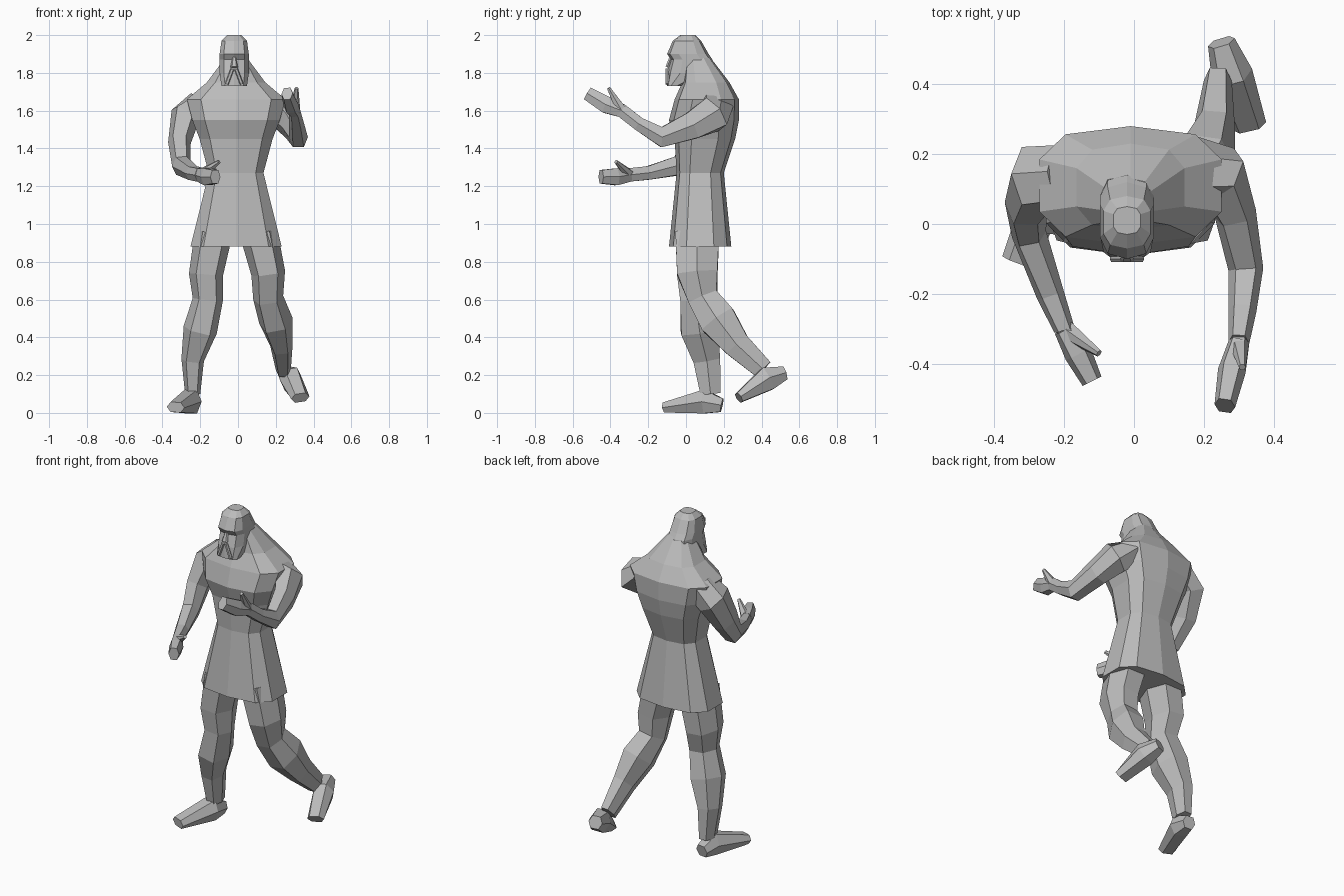
import bpy
import bmesh
from math import cos, sin, tau
from mathutils import Vector

default_cube = bpy.data.objects.get("Cube")
if default_cube:
    bpy.data.objects.remove(default_cube, do_unlink=True)

# One plain grey material for the whole figure
grey_level = 0.5
grey_colour = (grey_level, grey_level, grey_level, 1)
grey = bpy.data.materials.new("plain grey")
grey.use_nodes = True
grey.diffuse_color = grey_colour
shader = grey.node_tree.nodes["Principled BSDF"]
shader.inputs["Base Color"].default_value = grey_colour


def boxy_outline(sides, squareness, start=0):
    """Unit polygon of the given number of sides, pushed towards a square."""
    outline = []
    for step in range(sides):
        angle = tau * (step + start) / sides
        across, along = cos(angle), sin(angle)
        outline.append((abs(across) ** squareness * (1 if across > 0 else -1),
                        abs(along) ** squareness * (1 if along > 0 else -1)))
    return outline


LIMB_OUTLINE = boxy_outline(sides=6, squareness=0.8)
BODY_OUTLINE = boxy_outline(sides=10, squareness=0.7, start=0.5)


def loft(name, rings):
    """Skin a list of point rings into a closed, flat-shaded mesh."""
    bm = bmesh.new()
    loops = [[bm.verts.new(point) for point in ring] for ring in rings]
    for lower, upper in zip(loops, loops[1:]):
        for i in range(len(lower)):
            bm.faces.new((lower[i - 1], lower[i], upper[i], upper[i - 1]))
    bm.faces.new(loops[0])
    bm.faces.new(loops[-1])
    bmesh.ops.recalc_face_normals(bm, faces=bm.faces)
    mesh = bpy.data.meshes.new(name)
    bm.to_mesh(mesh)
    bm.free()
    mesh.materials.append(grey)
    part = bpy.data.objects.new(name, mesh)
    bpy.context.collection.objects.link(part)


def limb(name, joints, widths, depths):
    """Six-sided tube through the joints, with half widths and half depths."""
    centres = [Vector(joint) for joint in joints]
    before = centres[:1] + centres[:-1]
    after = centres[1:] + centres[-1:]
    rings = []
    for centre, previous, following, width, depth in zip(
            centres, before, after, widths, depths):
        along = (following - previous).normalized()
        side = Vector((1, 0, 0))
        side = (side - along * side.dot(along)).normalized()
        normal = along.cross(side)
        rings.append([centre + side * u * width + normal * v * depth
                      for u, v in LIMB_OUTLINE])
    loft(name, rings)


def trunk(name, middle, levels):
    """Stacked level rings; each level is height, half width, front y, back y."""
    rings = []
    for height, half_width, front, back in levels:
        centre, half_depth = (front + back) / 2, (back - front) / 2
        rings.append([(middle + u * half_width, centre + v * half_depth, height)
                      for u, v in BODY_OUTLINE])
    loft(name, rings)


# Torso with flared tunic skirt, narrow waist, broad chest and sloping neck
trunk("torso_and_tunic", -.01, [
    (.88, .25, -.09, .24),
    (1.27, .15, -.05, .2),
    (1.45, .2, -.06, .26),
    (1.55, .24, -.09, .28),
    (1.66, .27, -.06, .28),
    (1.75, .16, -.02, .23),
    (1.88, .06, 0, .13),
])

# Head: square bearded jaw, recessed eye line, brow and small flat crown
trunk("head", -.02, [
    (1.73, .07, -.1, -.03),
    (1.8, .08, -.1, .15),
    (1.87, .08, -.08, .14),
    (1.9, .08, -.1, .12),
    (1.97, .07, -.07, .08),
    (2, .04, -.03, .05),
])
limb("nose", [(-.02, -.08, 1.88), (-.02, -.1, 1.83)],
     widths=[.01, .02], depths=[.01, .01])

# Moustache halves, mirrored about the face centre
for side_name, sign in (("left", 1), ("right", -1)):
    limb(side_name + "_moustache",
         [(sign * .01 - .02, -.1, 1.82), (sign * .04 - .02, -.1, 1.74)],
         widths=[.01, .01], depths=[.01, .01])


def arm(side_name, upper_arm, elbow, forearm, wrist, palm, fingertips, thumb_tip):
    """Arm, flat tapering hand and a short thumb that leaves the wrist."""
    limb(side_name + "_arm", upper_arm + [elbow, forearm, wrist],
         widths=[.08, .08, .06, .05, .04, .03],
         depths=[.09, .1, .08, .06, .04, .04])
    limb(side_name + "_hand", [wrist, palm, fingertips],
         widths=[.03, .04, .03], depths=[.04, .05, .04])
    limb(side_name + "_thumb", [wrist, thumb_tip],
         widths=[.03, .01], depths=[.03, .01])


# Right arm bent across the belly, left arm reaching forward and raised
arm("right",
    upper_arm=[(-.2, .14, 1.63), (-.28, .13, 1.57), (-.31, .06, 1.43)],
    elbow=(-.3, -.03, 1.31),
    forearm=(-.24, -.2, 1.27),
    wrist=(-.2, -.3, 1.26),
    palm=(-.16, -.37, 1.25),
    fingertips=(-.12, -.45, 1.25),
    thumb_tip=(-.1, -.37, 1.33))
arm("left",
    upper_arm=[(.16, .16, 1.62), (.25, .14, 1.58), (.29, .03, 1.52)],
    elbow=(.32, -.13, 1.46),
    forearm=(.31, -.25, 1.53),
    wrist=(.3, -.34, 1.6),
    palm=(.28, -.42, 1.63),
    fingertips=(.26, -.52, 1.69),
    thumb_tip=(.31, -.41, 1.72))


def leg(side_name, thigh, knee, calf, shin, ankle, heel, instep, toe):
    """Leg from under the tunic to the ankle, with a wedge-shaped foot."""
    limb(side_name + "_leg", thigh + [knee, calf, shin, ankle],
         widths=[.1, .09, .08, .09, .06, .04],
         depths=[.13, .12, .09, .11, .08, .06])
    limb(side_name + "_foot", [heel, instep, toe],
         widths=[.04, .06, .05], depths=[.04, .07, .03])


# Right leg planted in front, left leg trailing with the heel lifted
leg("right",
    thigh=[(-.13, .06, .95), (-.17, .06, .73)],
    knee=(-.16, .05, .6),
    calf=(-.2, .07, .44),
    shin=(-.24, .11, .28),
    ankle=(-.24, .13, .1),
    heel=(-.24, .19, .04),
    instep=(-.25, .1, .06),
    toe=(-.33, -.11, .03))
leg("left",
    thigh=[(.11, .06, .95), (.16, .06, .74)],
    knee=(.16, .09, .61),
    calf=(.2, .17, .49),
    shin=(.23, .27, .36),
    ankle=(.24, .41, .23),
    heel=(.25, .52, .21),
    instep=(.28, .43, .18),
    toe=(.33, .28, .08))
